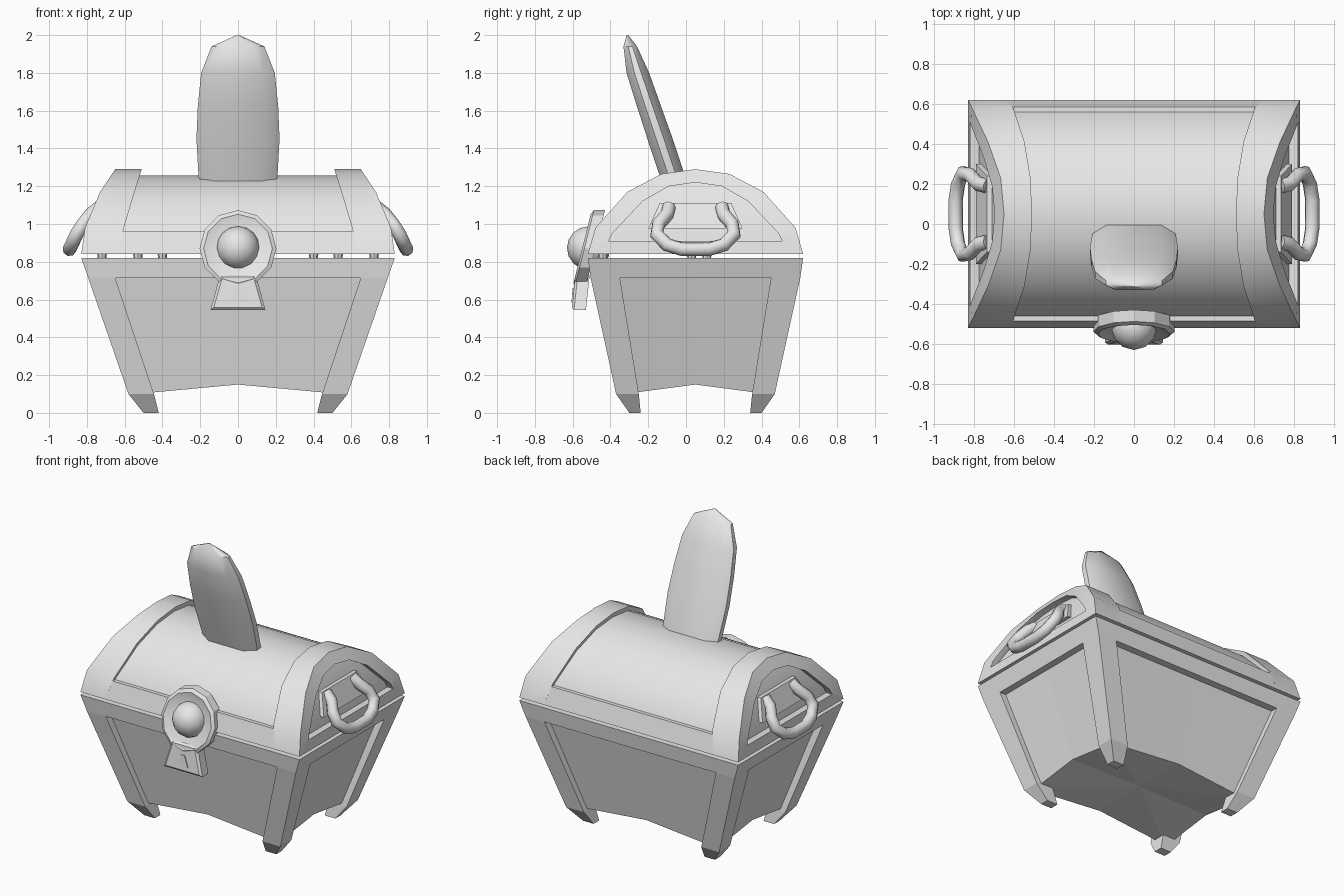
import bpy, bmesh, math

if "Cube" in bpy.data.objects:
    bpy.data.objects.remove(bpy.data.objects["Cube"])

CY = 0.05  # depth centre of the chest
GREY = bpy.data.materials.new("plain grey")
GREY.diffuse_color = (0.8, 0.8, 0.8, 1)
GREY.use_nodes = True
GREY.node_tree.nodes["Principled BSDF"].inputs["Base Color"].default_value = GREY.diffuse_color


def finish(ob, angle):
    ob.data.materials.clear()
    ob.data.materials.append(GREY)
    bpy.ops.object.select_all(action='DESELECT')
    bpy.context.view_layer.objects.active = ob
    ob.select_set(True)
    if angle:
        bpy.ops.object.shade_smooth_by_angle(angle=math.radians(angle))
    return ob


def loft(name, loops, cap="ngon", angle=0):
    """Skin equal-length loops; cap with an ngon, with level strips, or join into a ring."""
    bm = bmesh.new()
    rows = [[bm.verts.new(p) for p in loop] for loop in loops]
    n = len(rows[0])
    pairs = list(zip(rows, rows[1:]))
    if cap == "ring":
        pairs.append((rows[-1], rows[0]))
    for a, b in pairs:
        for i in range(n):
            j = (i + 1) % n
            bm.faces.new((a[i], a[j], b[j], b[i]))
    if cap == "ngon":
        bm.faces.new(rows[0])
        bm.faces.new(rows[-1])
    elif cap == "strip":
        for r in (rows[0], rows[-1]):
            for i in range(n // 2):
                face = [r[i], r[i + 1], r[n - 2 - i], r[n - 1 - i]]
                bm.faces.new(list(dict.fromkeys(face)))
    bmesh.ops.recalc_face_normals(bm, faces=bm.faces)
    me = bpy.data.meshes.new(name)
    bm.to_mesh(me)
    bm.free()
    ob = bpy.data.objects.new(name, me)
    bpy.context.collection.objects.link(ob)
    return finish(ob, angle)


def lerp(table, z):
    for (z0, v0), (z1, v1) in zip(table, table[1:]):
        if z <= z1:
            break
    return v0 + (v1 - v0) * (z - z0) / (z1 - z0)


def rect(x0, x1, y0, y1, z):
    return [(x0, y0, z), (x1, y0, z), (x1, y1, z), (x0, y1, z)]


# ---- body: recessed core with an arched underside
def octo(hx, hy, zc, zm):
    return [(sx * hx, CY + sy * hy, zm if 0 in (sx, sy) else zc) for sx, sy in
            ((-1, -1), (0, -1), (1, -1), (1, 0), (1, 1), (0, 1), (-1, 1), (-1, 0))]


loft("body_panels", [[(0, CY, 0.16)] * 8, octo(0.54, 0.38, 0.1, 0.15),
                     octo(0.755, 0.51, 0.74, 0.74)])

# rim around the top of the body
loft("body_rim", [rect(-x, x, CY - y, CY + y, z) for x, y, z in
                  ((0.793, 0.555, 0.715), (0.83, 0.57, 0.82))])

# corner legs: inner x, outer x, inner y, outer y, z
LEG = ((0.42, 0.50, 0.29, 0.35, 0), (0.445, 0.58, 0.30, 0.42, 0.1),
       (0.65, 0.793, 0.40, 0.555, 0.715))
for sx in (-1, 1):
    for sy in (-1, 1):
        loft("corner_leg", [rect(sx * a, sx * b, CY + sy * c, CY + sy * d, z)
                            for a, b, c, d, z in LEG])

# ---- lid
OUTER_X = ((0.84, 0.83), (0.98, 0.81), (1.17, 0.73), (1.29, 0.65))
INNER_X = ((0.84, 0.645), (0.96, 0.61), (1.13, 0.56), (1.29, 0.51))
ARCH = ((0.57, 0.84), (0.53, 0.98), (0.36, 1.17), (0.18, 1.265), (0, 1.29))
INSET = ((0.46, 0.91), (0.44, 0.95), (0.28, 1.12), (0.14, 1.20), (0, 1.22))
CORE = [(y * 0.955, 0.84 + (z - 0.84) * 0.925) for y, z in ARCH]


def arch(profile, side, table, dx=0.0):
    full = [(-y, z) for y, z in profile] + [p for p in reversed(profile[:-1])]
    return [(side * (lerp(table, z) + dx), CY + y, z) for y, z in full]


loft("lid_panel", [arch(CORE, s, OUTER_X, -0.045) for s in (-1, 1)], "strip", 42)
for s in (-1, 1):
    loft("lid_end_rim", [arch(CORE, s, INNER_X), arch(ARCH, s, INNER_X),
                         arch(ARCH, s, OUTER_X), arch(INSET, s, OUTER_X),
                         arch(INSET, s, OUTER_X, -0.06)], "ring", 42)
    # front and back bands of the lid
    loft("lid_band", [[(x, CY + s * y, z) for y, z in
                       ((0.45, 0.84), (0.57, 0.84), (0.535, 0.96), (0.45, 0.96))]
                      for x in (-0.66, 0.66)])


# ---- small pegs between lid and body
def peg(x, y):
    loft("peg", [[(x + r * math.cos(a * math.pi / 4), y + r * math.sin(a * math.pi / 4), z)
                  for a in range(8)] for r, z in ((0.02, 0.80), (0.028, 0.86))])


for s in (-1, 1):
    for x in (0.40, 0.53):
        peg(s * x, -0.44)
    for y in (0.03, 0.11):
        peg(s * 0.72, y)

# ---- side handles and their mounting blocks
HANDLE = ((0.73, -0.14, 1.09), (0.78, -0.15, 1.05), (0.82, -0.195, 1.0),
          (0.855, -0.205, 0.945), (0.88, -0.15, 0.89), (0.892, -0.07, 0.866))
for s in (-1, 1):
    cu = bpy.data.curves.new("handle", 'CURVE')
    cu.dimensions = '3D'
    cu.bevel_depth = 0.037
    cu.bevel_resolution = 2
    cu.use_fill_caps = True
    pts = list(HANDLE) + [(x, -y, z) for x, y, z in reversed(HANDLE)]
    sp = cu.splines.new('POLY')
    sp.points.add(len(pts) - 1)
    for p, (x, y, z) in zip(sp.points, pts):
        p.co = (s * x, CY + y, z, 1)
    ob = bpy.data.objects.new("handle", cu)
    bpy.context.collection.objects.link(ob)
    bpy.ops.object.select_all(action='DESELECT')
    bpy.context.view_layer.objects.active = ob
    ob.select_set(True)
    bpy.ops.object.convert(target='MESH')
    finish(bpy.context.view_layer.objects.active, 50)
    loft("handle_mount", [[(s * (lerp(OUTER_X, z) + dx), CY + y, z) for y, z in
                           ((-0.25, 0.975), (0.25, 0.975), (0.19, 1.11), (-0.19, 1.11))]
                          for dx in (-0.08, -0.02)])


# ---- lock: leaning disc, flared tail, keyhole and ball
def lock_y(z):
    return lerp(((0.54, -0.605), (0.69, -0.595), (1.07, -0.50)), z)


def disc(r, dy):
    ring = [(r * math.sin(a * math.pi / 6), 0.87 + r * math.cos(a * math.pi / 6))
            for a in range(12)]
    return [(x, lock_y(max(z, 0.69)) + dy, z) for x, z in ring]


def plate(pts, dy):
    return [(x, lock_y(z) + dy, z) for x, z in pts]


loft("lock_disc", [disc(0.203, 0.07), disc(0.203, 0.012), disc(0.182, 0), disc(0.13, 0.02)],
     angle=25)
TAIL = ((-0.145, 0.545), (0.145, 0.545), (0.095, 0.73), (-0.095, 0.73))
TAIL_FACE = ((-0.128, 0.558), (0.128, 0.558), (0.082, 0.72), (-0.082, 0.72))
loft("lock_tail", [plate(TAIL, 0.075), plate(TAIL, 0.012), plate(TAIL_FACE, 0)])
KEY = ((-0.042, 0.585), (0.042, 0.585), (0.014, 0.66), (-0.014, 0.66))
loft("keyhole", [plate(KEY, 0.002), plate(KEY, -0.004)])
bpy.ops.mesh.primitive_uv_sphere_add(segments=12, ring_count=8, radius=0.115,
                                     location=(0, -0.515, 0.873))
ball = bpy.context.object
ball.name = "lock_ball"
finish(ball, 60)

# ---- leaning blade on the lid: z, y centre, half width, half thickness
BLADE = ((1.15, -0.04, 0.20, 0.065), (1.27, -0.077, 0.21, 0.067), (1.45, -0.137, 0.22, 0.067),
         (1.62, -0.195, 0.213, 0.064), (1.80, -0.255, 0.195, 0.06),
         (1.94, -0.295, 0.14, 0.036), (2.0, -0.31, 0.006, 0.004))
SECTION = ((-1, -0.3), (-0.65, -1), (0.65, -1), (1, -0.3), (1, 0.3), (0.65, 1),
           (-0.65, 1), (-1, 0.3))
loft("blade", [[(u * w, y + v * t, z) for u, v in SECTION] for z, y, w, t in BLADE], angle=40)
